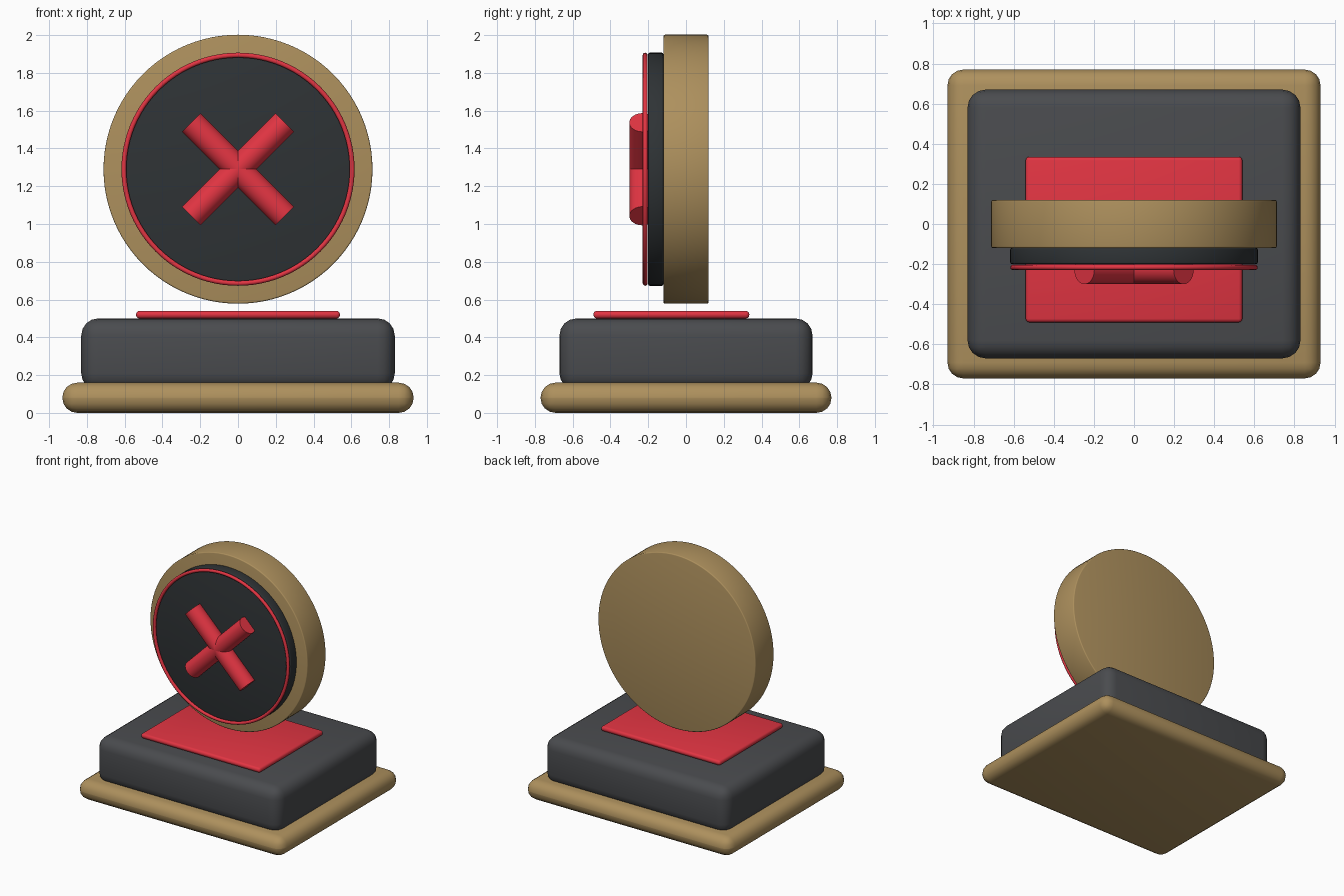
import bpy
import math

if "Cube" in bpy.data.objects:
    bpy.data.objects.remove(bpy.data.objects["Cube"])


def material(name, rgb):
    m = bpy.data.materials.new(name)
    m.diffuse_color = (*rgb, 1)
    m.use_nodes = True
    m.node_tree.nodes["Principled BSDF"].inputs["Base Color"].default_value = m.diffuse_color
    return m


gold = material("gold", (0.42, 0.28, 0.11))
charcoal = material("charcoal", (0.068, 0.071, 0.077))
black = material("black", (0.028, 0.033, 0.036))
red = material("red", (0.76, 0.035, 0.055))


def finish(name, mat, bevel=0, segments=3):
    ob = bpy.context.object
    ob.name = name
    ob.data.materials.append(mat)
    if bevel:
        mod = ob.modifiers.new("bevel", 'BEVEL')
        mod.width = bevel
        mod.segments = segments
        mod.limit_method = 'ANGLE'
        bpy.ops.object.modifier_apply(modifier=mod.name)
    bpy.ops.object.shade_smooth_by_angle(angle=math.radians(35))
    return ob


def box(name, mat, x, y, z, bevel, segments=4):
    bpy.ops.mesh.primitive_cube_add(
        size=1, location=(0, (y[0] + y[1]) / 2, (z[0] + z[1]) / 2))
    bpy.context.object.scale = (2 * x, y[1] - y[0], z[1] - z[0])
    bpy.ops.object.transform_apply(location=False, rotation=False, scale=True)
    return finish(name, mat, bevel, segments)


def disc(name, mat, radius, y0, y1, bevel):
    bpy.ops.mesh.primitive_cylinder_add(
        vertices=96, radius=radius, depth=y1 - y0,
        location=(0, (y0 + y1) / 2, CENTRE_Z), rotation=(math.pi / 2, 0, 0))
    return finish(name, mat, bevel)


CENTRE_Z = 1.29

# Stepped plinth
box("base_plate", gold, 0.93, (-0.77, 0.77), (0, 0.16), 0.079)
box("plinth", charcoal, 0.83, (-0.67, 0.67), (0.12, 0.50), 0.09)
box("top_pad", red, 0.54, (-0.49, 0.335), (0.50, 0.54), 0.018, 3)

# Upright medallion
disc("medallion", gold, 0.712, -0.12, 0.12, 0.008)
disc("face_disc", black, 0.617, -0.20, -0.12, 0.008)
bpy.ops.mesh.primitive_torus_add(
    major_radius=0.604, minor_radius=0.013, major_segments=96, minor_segments=12,
    location=(0, -0.216, CENTRE_Z), rotation=(math.pi / 2, 0, 0))
finish("face_ring", red)

# Crossed round bars on the face
for side, sign in (("right", 1), ("left", -1)):
    bpy.ops.mesh.primitive_cylinder_add(
        vertices=32, radius=0.07, depth=0.70,
        location=(0, -0.23, CENTRE_Z), rotation=(0, sign * math.pi / 4, 0))
    finish("cross_bar_" + side, red)
